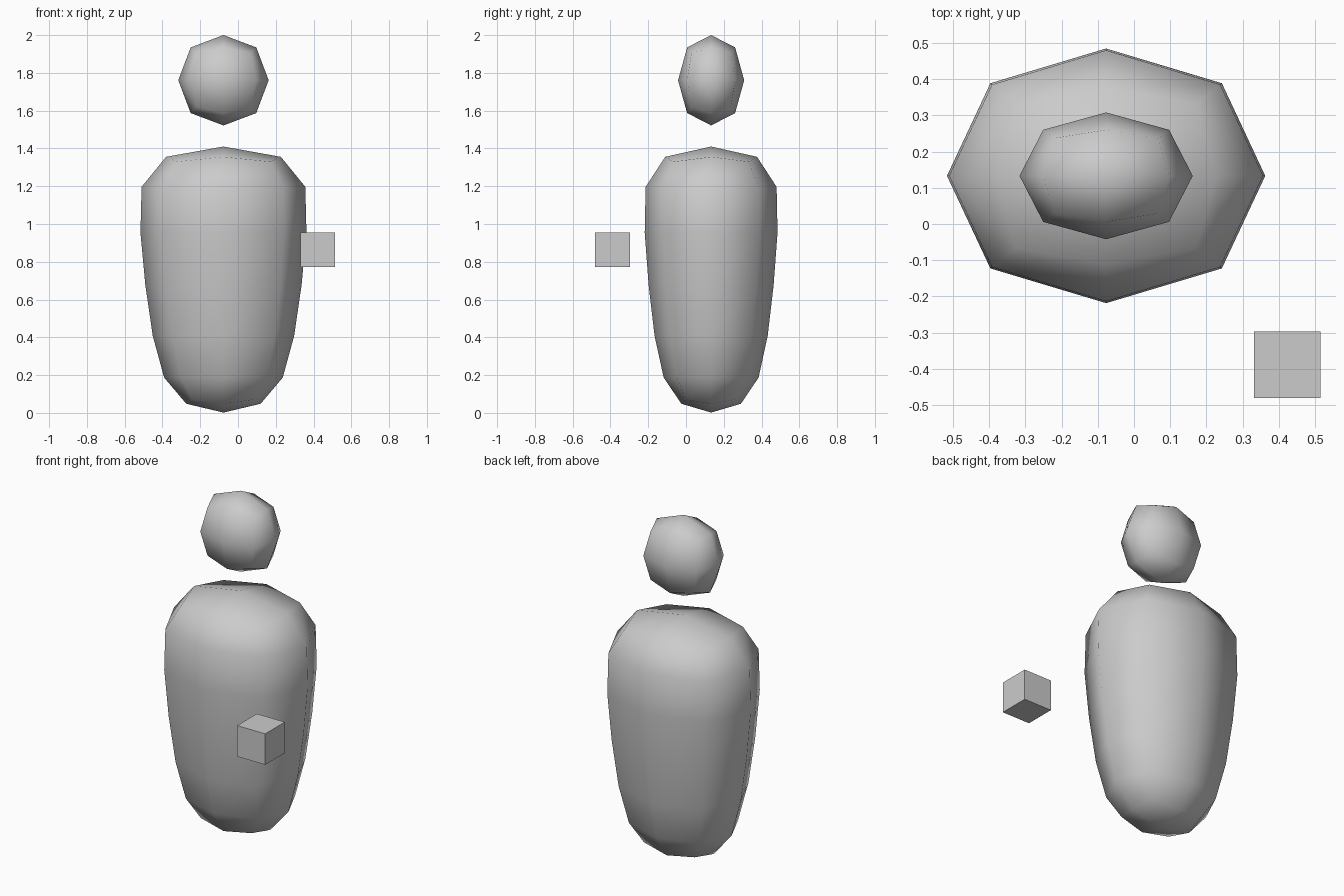
import bpy, bmesh

if "Cube" in bpy.data.objects:
    bpy.data.objects.remove(bpy.data.objects["Cube"])

CX, CY = -0.077, 0.133  # shared axis of head and body


def finish(name, bm, smooth):
    bmesh.ops.recalc_face_normals(bm, faces=bm.faces)
    mesh = bpy.data.meshes.new(name)
    bm.to_mesh(mesh)
    bm.free()
    obj = bpy.data.objects.new(name, mesh)
    bpy.context.collection.objects.link(obj)
    if smooth:
        for p in mesh.polygons:
            p.use_smooth = True
        sub = obj.modifiers.new("subdivision", 'SUBSURF')
        sub.levels = sub.render_levels = 1
    return obj


def box(name, half, loc, smooth):
    bm = bmesh.new()
    bmesh.ops.create_cube(bm, size=2)
    bmesh.ops.scale(bm, vec=half, verts=bm.verts)
    obj = finish(name, bm, smooth)
    obj.location = loc
    return obj


# head: softened cube, narrower front to back
box("head", (0.285, 0.2085, 0.285), (CX, CY, 1.761), True)

# body: tapered square cage of four rings (height, half width), softened
bm = bmesh.new()
rings = []
for z, w in [(-0.031, 0.287), (0.376, 0.4185), (0.975, 0.489), (1.448, 0.502)]:
    rings.append([bm.verts.new((sx * w, sy * w * 0.8, z))
                  for sx, sy in [(-1, -1), (1, -1), (1, 1), (-1, 1)]])
for lo, hi in zip(rings, rings[1:]):
    for i in range(4):
        j = (i + 1) % 4
        bm.faces.new((lo[i], lo[j], hi[j], hi[i]))
bm.faces.new(rings[0])
bm.faces.new(rings[-1])
finish("body", bm, True).location = (CX, CY, 0)

# small floating cube at front right
box("hand_block", (0.0915,) * 3, (0.423, -0.389, 0.864), False)
